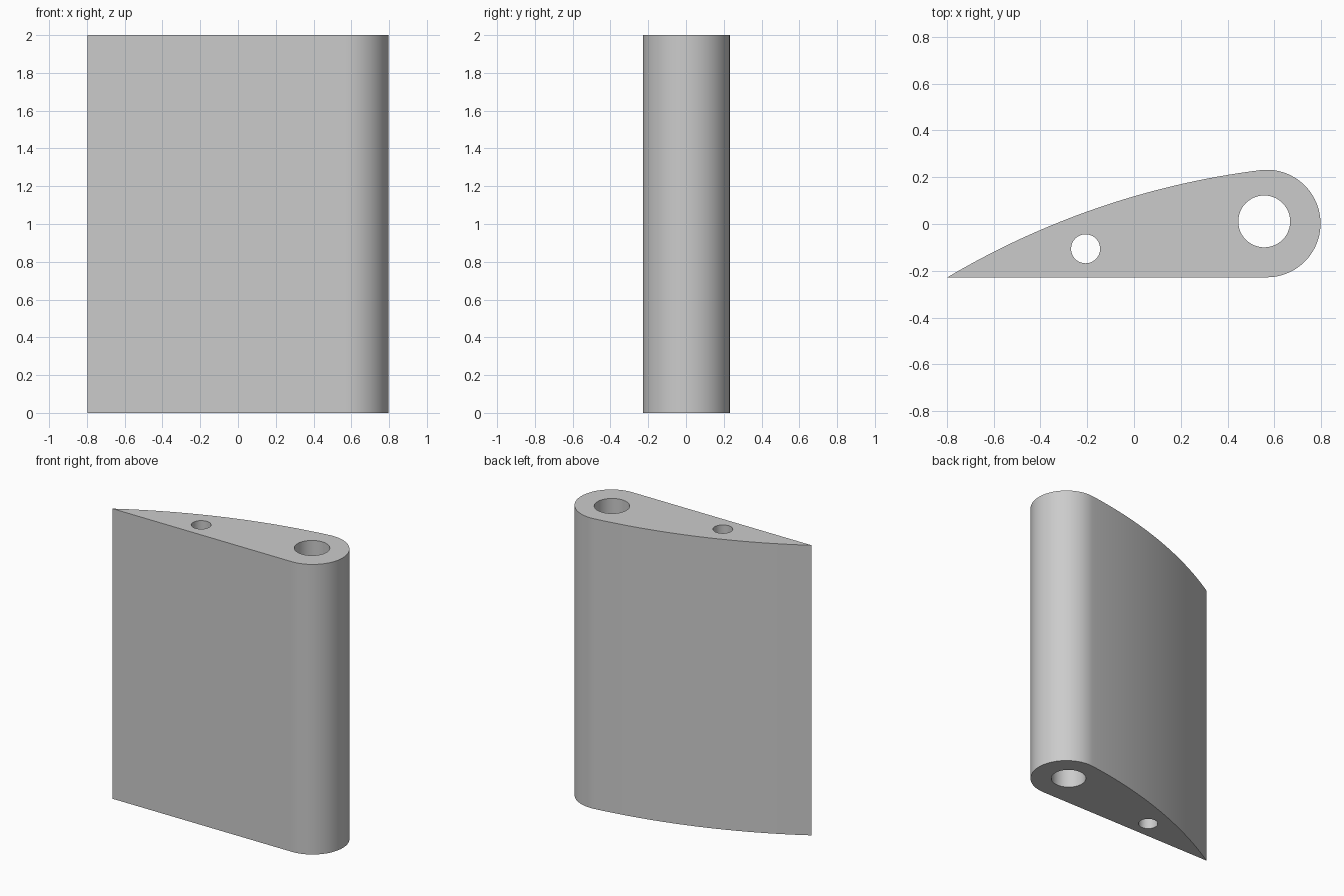
import bpy, bmesh
from math import sin, cos, asin, hypot, atan2, pi, radians
from mathutils import Vector

cube = bpy.data.objects.get("Cube")
if cube:
    bpy.data.objects.remove(cube, do_unlink=True)

HEIGHT = 2.0
grey = bpy.data.materials.new("light grey")
grey.use_nodes = True
colour = (0.6, 0.6, 0.6, 1)
grey.diffuse_color = colour
grey.node_tree.nodes["Principled BSDF"].inputs["Base Color"].default_value = colour


def arc(centre, radius, start, end, steps):
    """Points along a circular arc, both ends included."""
    return [(centre[0] + radius * cos(start + (end - start) * i / steps),
             centre[1] + radius * sin(start + (end - start) * i / steps))
            for i in range(steps + 1)]


def prism(name, outline, low, high):
    """Extrude a closed outline upward."""
    bm = bmesh.new()
    face = bm.faces.new([bm.verts.new((x, y, low)) for x, y in outline])
    top = bmesh.ops.extrude_face_region(bm, geom=[face])["geom"]
    bmesh.ops.translate(bm, vec=(0, 0, high - low),
                        verts=[v for v in top if isinstance(v, bmesh.types.BMVert)])
    bmesh.ops.recalc_face_normals(bm, faces=bm.faces)
    mesh = bpy.data.meshes.new(name)
    bm.to_mesh(mesh)
    bm.free()
    mesh.materials.append(grey)
    obj = bpy.data.objects.new(name, mesh)
    bpy.context.collection.objects.link(obj)
    return obj


# Foil outline: flat front, round nose, gently bowed back
nose, nose_r = (0.568, 0.002), 0.23
tail = Vector((-0.798, nose[1] - nose_r))
join_angle = radians(97.3)
nose_arc = arc(nose, nose_r, -pi / 2, join_angle, 48)
join = Vector(nose_arc[-1])
chord = tail - join
bow_r = 3.47
half = asin(chord.length / 2 / bow_r)
side = Vector((chord.y, -chord.x)).normalized()      # points out of the back
if side.y < 0:
    side.negate()
bow_centre = (tail + join) / 2 - side * bow_r * cos(half)
mid = atan2(side.y, side.x)
bow = arc(bow_centre, bow_r, mid - half, mid + half, 32)
foil = prism("foil_body", [tuple(tail)] + nose_arc + bow[1:-1], 0, HEIGHT)

# Two round holes through the full height
for name, centre, radius in (("spar_hole", (0.557, 0.011), 0.111),
                             ("pin_hole", (-0.207, -0.106), 0.062)):
    cutter = prism(name + "_cutter", arc(centre, radius, 0, 2 * pi, 48)[:-1],
                   -0.1, HEIGHT + 0.1)
    cutter.hide_render = True
    cut = foil.modifiers.new(name, "BOOLEAN")
    cut.operation = "DIFFERENCE"
    cut.solver = "EXACT"
    cut.object = cutter

# Apply the cuts, drop the cutters, and smooth the curved walls
bpy.ops.object.select_all(action="DESELECT")
foil.select_set(True)
bpy.context.view_layer.objects.active = foil
for cut in list(foil.modifiers):
    cutter = cut.object
    bpy.ops.object.modifier_apply(modifier=cut.name)
    bpy.data.objects.remove(cutter, do_unlink=True)
bpy.ops.object.shade_smooth_by_angle(angle=radians(25))
